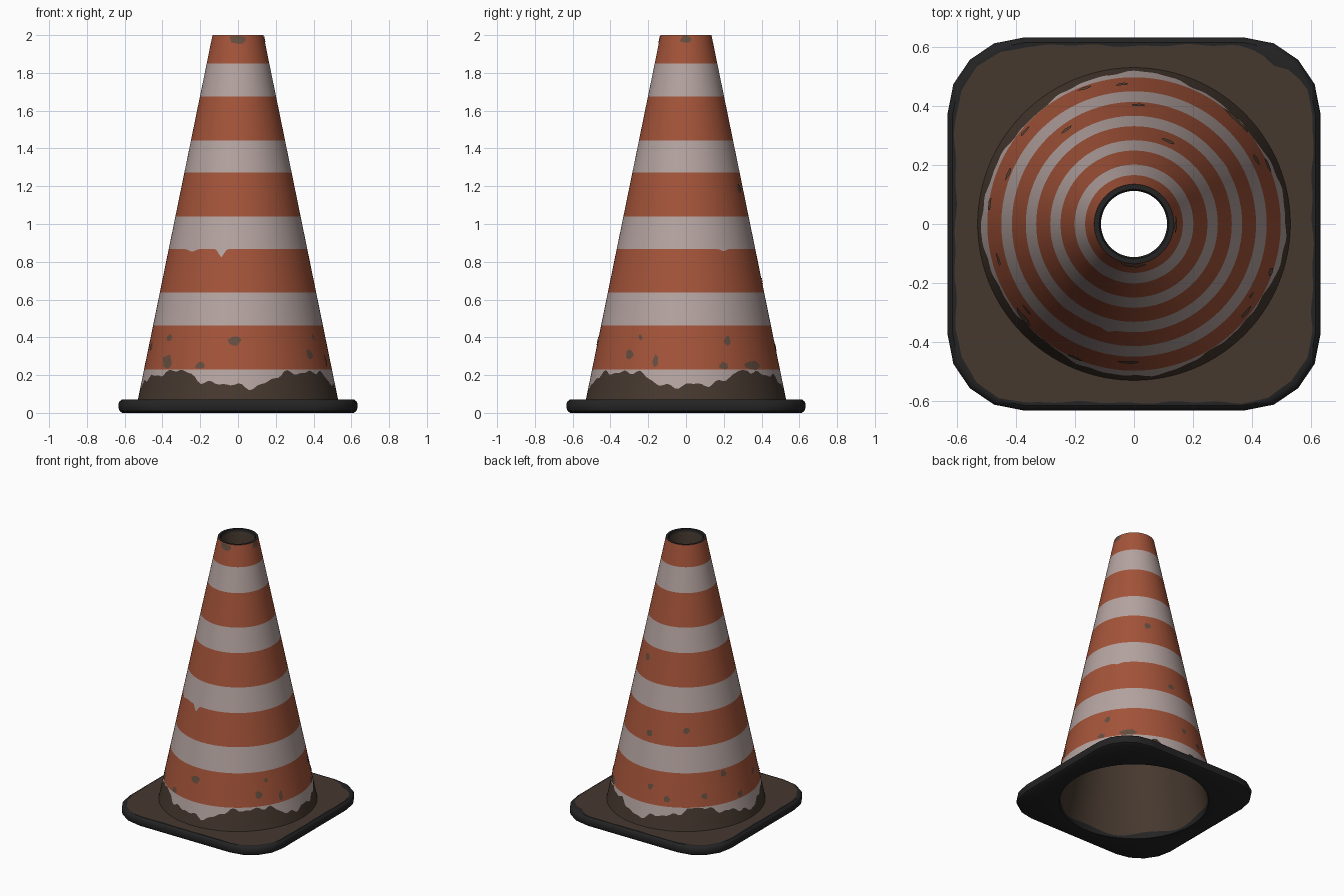
import bpy, bmesh, math, random
from math import sin, cos, pi, asin

random.seed(4)
if "Cube" in bpy.data.objects:
    bpy.data.objects.remove(bpy.data.objects["Cube"])


def material(name, rgb):
    m = bpy.data.materials.new(name)
    m.use_nodes = True
    m.diffuse_color = (*rgb, 1)
    bsdf = m.node_tree.nodes["Principled BSDF"]
    bsdf.inputs["Base Color"].default_value = (*rgb, 1)
    bsdf.inputs["Roughness"].default_value = 0.8
    return m


ORANGE, WHITE, DIRT, RUBBER, SCUFF = range(5)
MATS = [material("faded orange", (0.37, 0.088, 0.041)),
        material("dusty white", (0.46, 0.37, 0.355)),
        material("brown dirt", (0.061, 0.040, 0.028)),
        material("black rubber", (0.017, 0.017, 0.017)),
        material("brown scuff", (0.13, 0.075, 0.05))]

N = 160               # points around every ring
DECK = 0.07           # top of the base plate
HALF = 0.632          # half width of the base plate


def cone_radius(z):
    return 0.53 - 0.2047 * (z - DECK)


def finish(name, bm):
    mesh = bpy.data.meshes.new(name)
    bm.to_mesh(mesh)
    bm.free()
    for m in MATS:
        mesh.materials.append(m)
    ob = bpy.data.objects.new(name, mesh)
    bpy.context.collection.objects.link(ob)
    bpy.ops.object.select_all(action="DESELECT")
    ob.select_set(True)
    bpy.context.view_layer.objects.active = ob
    bpy.ops.object.shade_smooth_by_angle(angle=math.radians(35))
    return ob


def skin(name, rings, mats):
    """Join successive rings of points; one material for each band."""
    bm = bmesh.new()
    loops = [[bm.verts.new(p) for p in ring] for ring in rings]
    for a, b, mat in zip(loops, loops[1:], mats):
        for i in range(N):
            j = (i + 1) % N
            f = bm.faces.new((a[i], a[j], b[j], b[i]))
            f.material_index = mat
    return finish(name, bm)


def circle(r, height):
    """Ring whose height, and radius if callable, may vary around it."""
    pts = []
    for i in range(N):
        t = 2 * pi * i / N
        z = height(t) if callable(height) else height
        rad = r(z) if callable(r) else r
        pts.append((rad * cos(t), rad * sin(t), z))
    return pts


def rounded_square(inset, z, wobble=0.0):
    """Square ring with four-facet corners."""
    side = [(HALF, 0.375 * k / 16) for k in range(16)]
    arc = [(0.375 + 0.257 * cos(k * pi / 8), 0.375 + 0.257 * sin(k * pi / 8))
           for k in range(5)]
    corner = []
    for (ax, ay), (bx, by) in zip(arc, arc[1:]):
        corner += [(ax, ay), ((ax + bx) / 2, (ay + by) / 2)]
    quarter = side + corner + [(0.375 * (16 - k) / 16, HALF) for k in range(16)]
    pts = []
    for q in range(4):
        c, s = round(cos(q * pi / 2)), round(sin(q * pi / 2))
        for i, (x, y) in enumerate(quarter):
            t = 2 * pi * (i + len(quarter) * q) / N
            notch = math.exp(-((t - 0.83) / 0.05) ** 2) * 4
            w = sin(9 * t) * 0.5 + sin(23 * t + 1) * 0.5 + notch
            k = 1 - (inset + wobble * w) / HALF
            pts.append(((c * x - s * y) * k, (s * x + c * y) * k, z))
    return pts


# Boundaries of the painted bands
def dirt_line(t):
    return min(0.226, 0.18 - 0.042 * cos(4 * t) + 0.012 * sin(11 * t + 1)
               + 0.009 * sin(23 * t) + 0.007 * sin(37 * t + 2))


def drip_line(t):
    d = t - 1.5 * pi
    return (0.868 - 0.045 * math.exp(-((d + 0.24) / 0.05) ** 2)
            - 0.015 * math.exp(-((d + 0.72) / 0.08) ** 2)
            - 0.012 * math.exp(-((t - 0.57) / 0.06) ** 2))


# Cone: striped outside, black lip, dirty inside
stripes = [0.23, 0.462, 0.638, drip_line, 1.04, 1.272, 1.443, 1.676, 1.85, 2.0]
outer = [circle(cone_radius, z) for z in [DECK, dirt_line] + stripes]
inner = [circle(0.112, 1.985), circle(0.492, lambda t: 0.03 + 0.015 * sin(7 * t)),
         circle(0.498, 0.0)]
bands = [DIRT, WHITE] + [ORANGE, WHITE] * 4 + [ORANGE]
skin("cone", outer + [circle(0.118, 2.0)] + inner,
     bands + [RUBBER, RUBBER, DIRT, RUBBER])

# Base plate: black rounded edge and underside, dirty top
skin("base_plate",
     [circle(0.498, 0.0), rounded_square(0.02, 0.0), rounded_square(0.005, 0.01),
      rounded_square(0, 0.025), rounded_square(0, 0.05), rounded_square(0.006, 0.062),
      rounded_square(0.016, DECK), rounded_square(0.027, DECK, 0.005),
      circle(0.53, DECK)],
     [RUBBER] * 7 + [DIRT])


# Scuffs: thin irregular patches lying on the cone
def patch(bm, t, z, w, h):
    def point(a, k):
        zz = min(z + h * k * sin(a), 1.999)
        tt = t + w * k * cos(a) / cone_radius(z)
        r = cone_radius(zz) + 0.003
        return bm.verts.new((r * cos(tt), r * sin(tt), zz))
    mid = point(0, 0)
    rim = [point(2 * pi * i / 10, random.uniform(0.7, 1.15)) for i in range(10)]
    for i in range(10):
        bm.faces.new((mid, rim[i], rim[(i + 1) % 10])).material_index = SCUFF


bm = bmesh.new()
# Front: sideways position, height, half width, half height
for x, z, w, h in [(-0.36, 0.4, 0.025, 0.02), (-0.015, 0.385, 0.036, 0.028),
                   (0.38, 0.305, 0.03, 0.02), (-0.37, 0.27, 0.035, 0.035),
                   (-0.2, 0.25, 0.03, 0.022), (0, 1.975, 0.05, 0.025)]:
    patch(bm, 1.5 * pi + asin(x / cone_radius(z)), z, w, h)
# Left flank
for y, z, w, h in [(-0.3, 0.31, 0.022, 0.028), (-0.16, 0.28, 0.016, 0.035),
                   (0.22, 0.38, 0.022, 0.025), (-0.24, 0.4, 0.016, 0.016),
                   (0.35, 0.25, 0.08, 0.025), (0.2, 0.25, 0.03, 0.02),
                   (0.28, 1.18, 0.02, 0.02), (0, 1.98, 0.035, 0.02)]:
    patch(bm, asin(y / cone_radius(z)), z, w, h)
# Back and right flank: angle in degrees, height
for deg, z in [(67, 1.19), (88, 0.7), (158, 0.43), (140, 0.3), (110, 0.28),
               (125, 0.75), (195, 0.35), (218, 0.28), (172, 0.26), (95, 0.35)]:
    patch(bm, math.radians(deg), z, 0.024, 0.022)
finish("scuff_marks", bm)
